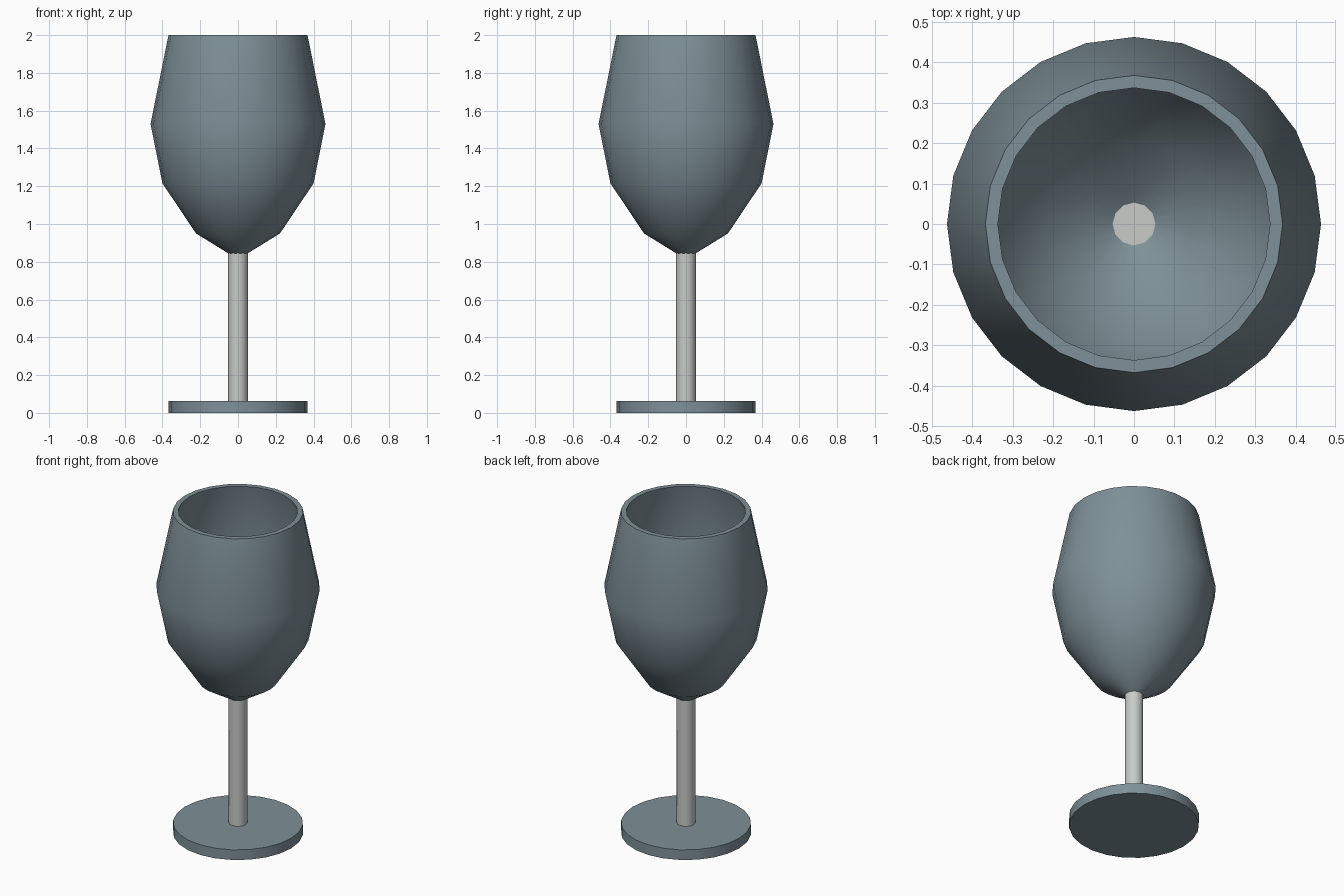
import bpy, bmesh, math

if "Cube" in bpy.data.objects:
    bpy.data.objects.remove(bpy.data.objects["Cube"])


def material(name, colour):
    mat = bpy.data.materials.new(name)
    mat.diffuse_color = (*colour, 1)
    mat.use_nodes = True
    mat.node_tree.nodes["Principled BSDF"].inputs["Base Color"].default_value = mat.diffuse_color
    return mat


slate = material("slate_blue_grey", (0.21, 0.28, 0.315))
pale = material("pale_grey", (0.57, 0.60, 0.575))


def lathe(name, profile, sides, mat, closed=False):
    """Spin (radius, z) points about z; open profiles get flat end caps."""
    bm = bmesh.new()
    rings = [[bm.verts.new((r * math.cos(2 * math.pi * i / sides),
                            r * math.sin(2 * math.pi * i / sides), z))
              for i in range(sides)] for r, z in profile]
    pairs = list(zip(rings, rings[1:]))
    if closed:
        pairs.append((rings[-1], rings[0]))
    else:
        bm.faces.new(rings[0][::-1])
        bm.faces.new(rings[-1])
    for a, b in pairs:
        for i in range(sides):
            j = (i + 1) % sides
            bm.faces.new((a[i], a[j], b[j], b[i]))
    bmesh.ops.recalc_face_normals(bm, faces=bm.faces)
    mesh = bpy.data.meshes.new(name)
    bm.to_mesh(mesh)
    bm.free()
    mesh.materials.append(mat)
    obj = bpy.data.objects.new(name, mesh)
    bpy.context.collection.objects.link(obj)
    bpy.ops.object.select_all(action='DESELECT')
    obj.select_set(True)
    bpy.context.view_layer.objects.active = obj
    bpy.ops.object.shade_smooth_by_angle(angle=math.radians(40))
    return obj


# Foot disc
lathe("foot", [(0.367, 0), (0.367, 0.063)], 24, slate)

# Stem, its top closing the hole in the bowl
lathe("stem", [(0.053, 0.06), (0.053, 0.882)], 12, pale)

# Bowl wall: up the outside, over the rim, down the inside
outer = [(0.052, 0.845), (0.222, 0.950), (0.40, 1.215), (0.463, 1.53), (0.368, 2.0)]
inner = [(0.337, 2.0), (0.432, 1.53), (0.371, 1.226), (0.203, 0.975), (0.051, 0.88)]
lathe("bowl", outer + inner, 24, slate, closed=True)
